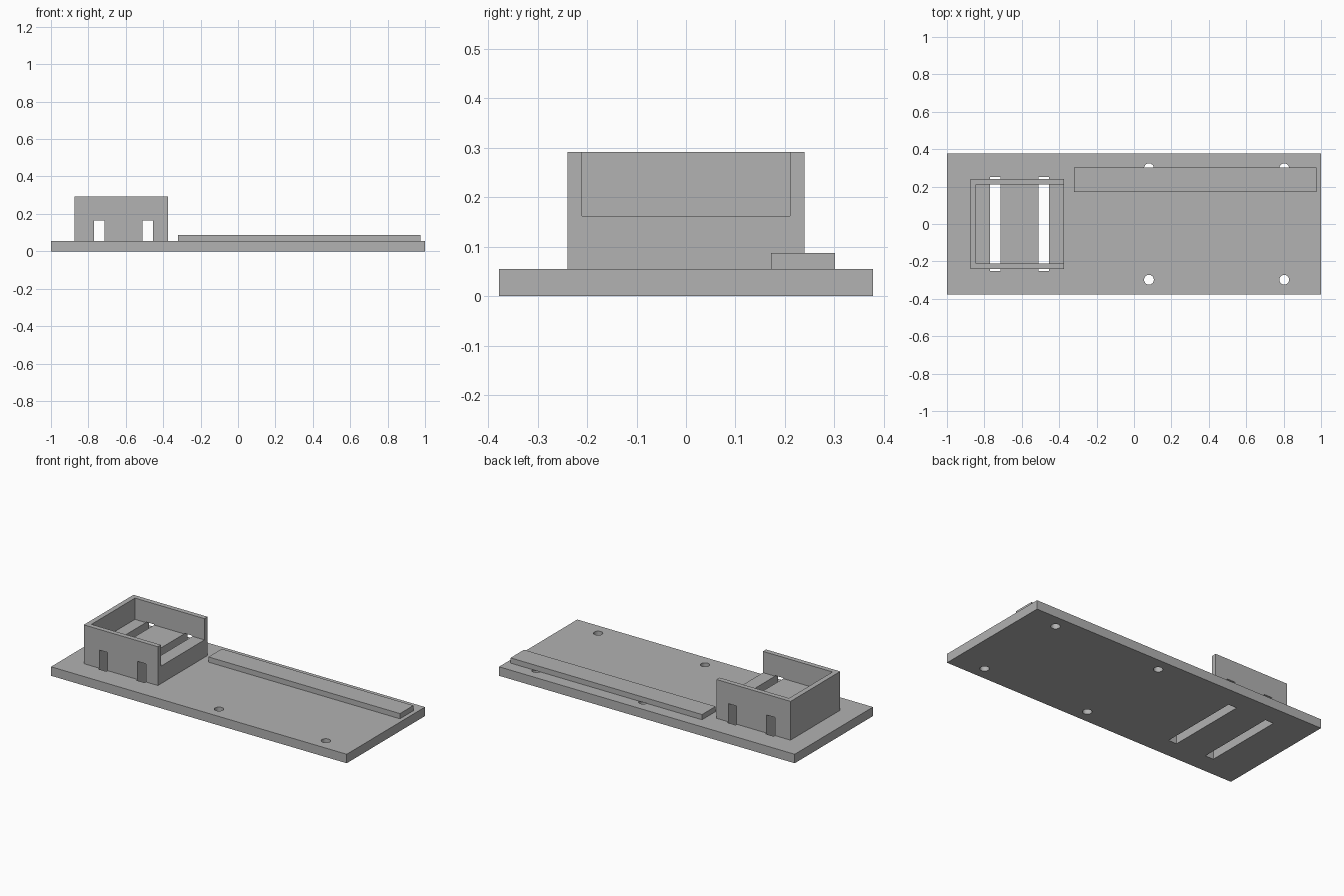
import bpy
import bmesh
from mathutils import Matrix, Vector

cube = bpy.data.objects.get("Cube")
if cube:
    bpy.data.objects.remove(cube, do_unlink=True)

grey = bpy.data.materials.new("plain grey")
grey.use_nodes = True
color = (0.445, 0.445, 0.445, 1)
grey.diffuse_color = color
grey.node_tree.nodes["Principled BSDF"].inputs["Base Color"].default_value = color


def make_object(name, bm):
    mesh = bpy.data.meshes.new(name)
    bm.to_mesh(mesh)
    bm.free()
    mesh.materials.append(grey)
    obj = bpy.data.objects.new(name, mesh)
    bpy.context.scene.collection.objects.link(obj)
    return obj


def box(name, low, high):
    low, high = Vector(low), Vector(high)
    bm = bmesh.new()
    matrix = Matrix.Translation((low + high) / 2) @ Matrix.Diagonal((*(high - low), 1))
    bmesh.ops.create_cube(bm, size=1, matrix=matrix)
    return make_object(name, bm)


def cylinder(name, x, y, radius):
    bm = bmesh.new()
    bmesh.ops.create_cone(bm, cap_ends=True, segments=32, radius1=radius, radius2=radius,
                          depth=0.3, matrix=Matrix.Translation((x, y, 0)))
    return make_object(name, bm)


def cut(target, cutters):
    for cutter in cutters:
        mod = target.modifiers.new("cut", 'BOOLEAN')
        mod.operation = 'DIFFERENCE'
        mod.solver = 'EXACT'
        mod.object = cutter
    bpy.context.view_layer.update()
    graph = bpy.context.evaluated_depsgraph_get()
    mesh = bpy.data.meshes.new_from_object(target.evaluated_get(graph))
    target.modifiers.clear()
    target.data = mesh
    mesh.name = target.name


TOP = 0.055

# Main parts
base = box("base_plate", (-1, -0.378, 0), (1, 0.378, TOP))
holder = box("open_tray", (-0.875, -0.24, TOP), (-0.374, 0.24, 0.292))
box("raised_strip", (-0.32, 0.172, TOP), (0.975, 0.302, 0.087))

# Strap slots run through the plate and the tray floor
slots = [box("slot_cutter", (x - 0.028, -0.252, -0.1), (x + 0.028, 0.252, 0.166))
         for x in (-0.742, -0.483)]
# Tray recess is open towards the long end of the plate
recess = box("recess_cutter", (-0.844, -0.21, 0.162), (-0.2, 0.21, 0.5))
# Screw holes
holes = [cylinder("hole_cutter", x, y, 0.026) for x in (0.08, 0.803) for y in (-0.298, 0.298)]

cut(base, slots + holes)
cut(holder, slots + [recess])

for cutter in slots + holes + [recess]:
    bpy.data.objects.remove(cutter, do_unlink=True)
